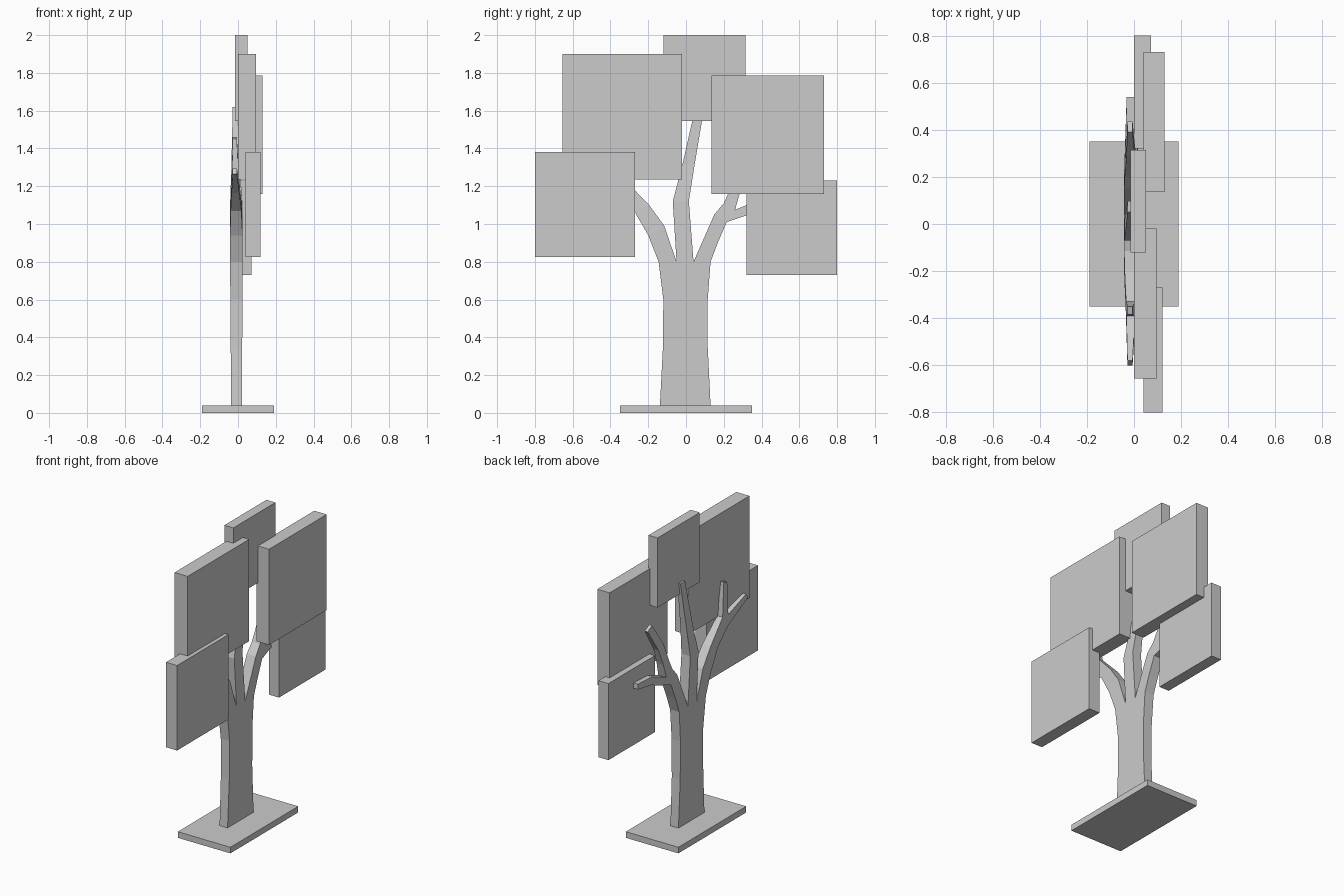
import bpy, bmesh, math

if "Cube" in bpy.data.objects:
    bpy.data.objects.remove(bpy.data.objects["Cube"])


def box(name, lo, hi):
    mesh = bpy.data.meshes.new(name)
    bm = bmesh.new()
    bmesh.ops.create_cube(bm, size=1)
    for v in bm.verts:
        v.co = [l + (c + 0.5) * (h - l) for c, l, h in zip(v.co, lo, hi)]
    bm.to_mesh(mesh)
    bm.free()
    obj = bpy.data.objects.new(name, mesh)
    bpy.context.collection.objects.link(obj)
    return obj


# Base slab
box("base", (-0.19, -0.35, 0), (0.19, 0.35, 0.04))

# Square foliage panels
box("foliage_top", (-0.015, -0.12, 1.545), (0.05, 0.315, 2.0))
box("foliage_upper_left", (0.0, -0.655, 1.235), (0.095, -0.02, 1.90))
box("foliage_upper_right", (0.04, 0.135, 1.16), (0.13, 0.73, 1.785))
box("foliage_lower_left", (0.04, -0.80, 0.825), (0.12, -0.27, 1.38))
box("foliage_lower_right", (0.0, 0.32, 0.73), (0.072, 0.80, 1.23))

# Flat tree silhouette in (y, z): strips of left/right point pairs
n1, n2 = (-0.05, 0.8), (0.04, 0.8)          # notches between limbs
s1, s2 = (-0.145, 0.8), (0.13, 0.8)         # trunk shoulders
f1, f2 = (-0.39, 1.235), (0.26, 1.075)      # forks
strips = [
    # trunk
    [((-0.138, 0.04), (0.13, 0.04)), ((-0.122, 0.35), (0.115, 0.35)),
     ((-0.12, 0.6), (0.115, 0.6))],
    # left limb and its two twigs
    [(s1, n1), ((-0.2, 0.94), (-0.115, 0.99)), ((-0.275, 1.07), (-0.195, 1.1)),
     ((-0.385, 1.165), (-0.33, 1.24))],
    [(f1, (-0.33, 1.24)), ((-0.385, 1.45), (-0.35, 1.46))],
    [((-0.385, 1.165), f1), ((-0.6, 1.265), (-0.58, 1.295))],
    # middle limb
    [(n1, n2), ((-0.07, 1.12), (0.015, 1.12)), ((-0.02, 1.31), (0.045, 1.31)),
     ((0.05, 1.62), (0.097, 1.62))],
    # right limb and its two twigs
    [(n2, s2), ((0.095, 0.925), (0.17, 0.905)), ((0.15, 1.05), (0.215, 1.01))],
    [((0.2, 1.11), f2), ((0.225, 1.165), (0.285, 1.165)),
     ((0.28, 1.3), (0.33, 1.275)), ((0.39, 1.46), (0.435, 1.435))],
    [(f2, (0.215, 1.01)), ((0.32, 1.1), (0.32, 1.045)),
     ((0.4, 1.13), (0.41, 1.08)), ((0.54, 1.135), (0.54, 1.1))],
]
polys = [
    [(-0.12, 0.6), (0.115, 0.6), s2, n2, n1, s1],
    [(-0.385, 1.165), f1, (-0.33, 1.24)],
    [(0.15, 1.05), (0.215, 1.01), f2, (0.2, 1.11)],
]
for strip in strips:
    for (l0, r0), (l1, r1) in zip(strip, strip[1:]):
        polys.append([l0, r0, r1, l1])


def depth(y, z):
    """Back and front x of the tree, thinning towards the twig tips."""
    if z <= 0.8:
        k = max(0, (0.8 - z) / 0.8)
        return -0.042 + 0.006 * k, 0.024 - 0.003 * k
    t = min(1, max(0, (math.hypot(y, z - 0.8) - 0.3) / 0.42))
    return -0.042 + 0.014 * t, 0.024 - 0.03 * t


bm = bmesh.new()
cache = {}


def vert(p, side):
    key = (p, side)
    if key not in cache:
        cache[key] = bm.verts.new((depth(*p)[side], p[0], p[1]))
    return cache[key]


edges = {}
for poly in polys:
    for side in (0, 1):
        bm.faces.new([vert(p, side) for p in poly])
    for a, b in zip(poly, poly[1:] + poly[:1]):
        edges.setdefault(frozenset((a, b)), []).append((a, b))
# Side walls along the open outline
for uses in edges.values():
    if len(uses) == 1:
        a, b = uses[0]
        bm.faces.new([vert(a, 0), vert(b, 0), vert(b, 1), vert(a, 1)])
bmesh.ops.recalc_face_normals(bm, faces=bm.faces)
mesh = bpy.data.meshes.new("tree_trunk")
bm.to_mesh(mesh)
bm.free()
tree = bpy.data.objects.new("tree_trunk", mesh)
bpy.context.collection.objects.link(tree)
